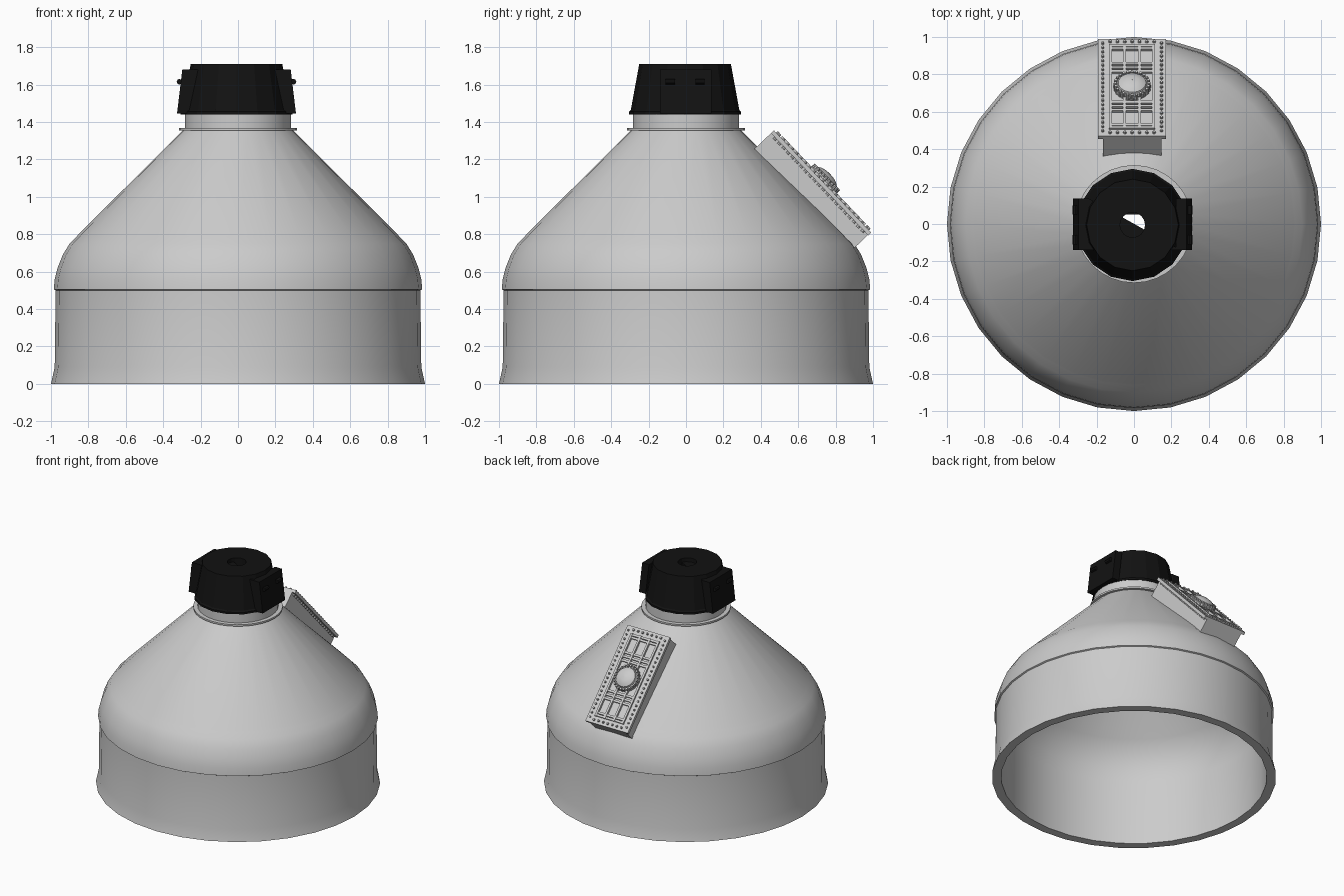
import bpy, bmesh, math
from mathutils import Matrix, Vector

if "Cube" in bpy.data.objects:
    bpy.data.objects.remove(bpy.data.objects["Cube"])


def finish(bm, name, mat=None, smooth=True, world=None):
    bmesh.ops.recalc_face_normals(bm, faces=bm.faces)
    me = bpy.data.meshes.new(name)
    bm.to_mesh(me)
    bm.free()
    ob = bpy.data.objects.new(name, me)
    bpy.context.collection.objects.link(ob)
    if world is not None:
        ob.matrix_world = world
    if mat:
        me.materials.append(mat)
    if smooth:
        bpy.ops.object.select_all(action='DESELECT')
        ob.select_set(True)
        bpy.context.view_layer.objects.active = ob
        bpy.ops.object.shade_smooth_by_angle(angle=math.radians(22))
    return ob


def lathe(name, loop, n, **kw):
    """Revolve a closed (radius, z) loop around z."""
    bm = bmesh.new()
    rings = []
    for i in range(n):
        a = 2 * math.pi * i / n
        rings.append([bm.verts.new((r * math.cos(a), r * math.sin(a), z)) for r, z in loop])
    m = len(loop)
    for i in range(n):
        p, q = rings[i], rings[(i + 1) % n]
        for j in range(m):
            k = (j + 1) % m
            bm.faces.new((p[j], q[j], q[k], p[k]))
    return finish(bm, name, **kw)


def add_box(bm, lo, hi):
    lo, hi = Vector(lo), Vector(hi)
    mat = Matrix.Translation((lo + hi) / 2) @ Matrix.Diagonal((*(hi - lo), 1))
    bmesh.ops.create_cube(bm, size=1, matrix=mat)


def add_cyl(bm, u, v, w0, w1, r1, r2=None, n=8):
    bmesh.ops.create_cone(bm, cap_ends=True, segments=n, radius1=r1,
                          radius2=r1 if r2 is None else r2, depth=w1 - w0,
                          matrix=Matrix.Translation((u, v, (w0 + w1) / 2)))


black = bpy.data.materials.new("black")
black.diffuse_color = (0.006, 0.006, 0.006, 1)
black.use_nodes = True
black.node_tree.nodes["Principled BSDF"].inputs["Base Color"].default_value = black.diffuse_color

# hollow bell body: flared foot, straight wall, rounded shoulder, cone
lathe("bell_body", [
    (1.0, 0), (0.98, 0.09), (0.975, 0.5), (0.985, 0.505), (0.98, 0.56),
    (0.965, 0.62), (0.937, 0.69), (0.90, 0.75), (0.862, 0.787), (0.855, 0.797),
    (0.29, 1.36), (0.25, 1.36), (0.82, 0.78), (0.88, 0.70), (0.92, 0.60),
    (0.935, 0.5), (0.935, 0)], 32)

# neck and thin flange below the cap
lathe("neck_flange", [(0.25, 1.355), (0.315, 1.355), (0.315, 1.368), (0.25, 1.368)], 32)
lathe("neck", [(0.25, 1.35), (0.284, 1.35), (0.284, 1.45), (0.25, 1.45)], 32)

# black cap with a central hole
cap_at = Matrix.Translation((-0.008, -0.005, 0))
lathe("cap", [(0.067, 1.44), (0.30, 1.44), (0.30, 1.455), (0.29, 1.465), (0.245, 1.71),
              (0.067, 1.71)], 16, mat=black, smooth=False, world=cap_at)

# slanted side grips with small lugs
bm = bmesh.new()
for s in (1, -1):
    start = len(bm.verts)
    add_box(bm, (0.26, -0.135, 1.445), (0.318, 0.14, 1.68))
    bm.verts.ensure_lookup_table()
    for v in bm.verts[start:]:
        v.co.x -= 0.12 * (v.co.z - 1.445)
        v.co.x *= s
    for y in (-0.08, 0.08):
        bmesh.ops.create_cone(bm, cap_ends=True, segments=8, radius1=0.015, radius2=0.015,
                              depth=0.05, matrix=Matrix.Translation((s * 0.305, y, 1.615))
                              @ Matrix.Rotation(math.pi / 2, 4, 'X'))
finish(bm, "cap_grips", mat=black, smooth=False, world=cap_at)

# hatch frame of reference: local y runs down the cone, local z points outward
hatch = Matrix.Translation((-0.01, 0.73, 1.082)) @ Matrix.Rotation(math.radians(-46.4), 4, 'X')

# hatch housing sunk into the cone
bm = bmesh.new()
add_box(bm, (-0.157, -0.377, -0.18), (0.157, 0.375, -0.005))
finish(bm, "hatch_housing", smooth=False, world=hatch)

# hatch frame plate with a recessed window
bm = bmesh.new()
for s in (1, -1):
    a, b = sorted((s * 0.12, s * 0.182))
    add_box(bm, (a, -0.377, -0.022), (b, 0.377, 0.0))
    a, b = sorted((s * 0.325, s * 0.377))
    add_box(bm, (-0.12, a, -0.022), (0.12, b, 0.0))
finish(bm, "hatch_frame", smooth=False, world=hatch)

# lattice bars in the window
bm = bmesh.new()
for u in (-0.115, -0.04, 0.04, 0.115):
    add_box(bm, (u - 0.008, -0.325, -0.01), (u + 0.008, 0.325, 0.012))
for s in (1, -1):
    for v in (0.12, 0.15, 0.18, 0.295, 0.315):
        for u in (-0.078, 0, 0.078):
            add_box(bm, (u - 0.034, s * v - 0.008, -0.01), (u + 0.034, s * v + 0.008, 0.009))
finish(bm, "hatch_lattice", smooth=False, world=hatch)

# rivets around the plate
bm = bmesh.new()
for i in range(21):
    v = -0.34 + 0.68 * i / 20
    for s in (1, -1):
        add_cyl(bm, s * 0.157, v, -0.035, 0.012, 0.010, 0.007)
for i in range(1, 8):
    u = -0.157 + 0.314 * i / 8
    for s in (1, -1):
        add_cyl(bm, u, s * 0.352, -0.005, 0.012, 0.010, 0.007)
finish(bm, "hatch_rivets", smooth=False, world=hatch)

# round porthole: stepped ring with a shallow dome
lathe("porthole", [(0.001, -0.01), (0.095, -0.01), (0.095, 0.022), (0.078, 0.026), (0.074, 0.036),
                   (0.055, 0.048), (0.03, 0.055), (0.001, 0.057)], 28, world=hatch)

# porthole studs
bm = bmesh.new()
for i in range(24):
    a = 2 * math.pi * i / 24
    add_cyl(bm, 0.09 * math.cos(a), 0.09 * math.sin(a), 0.0, 0.036, 0.011, 0.008)
finish(bm, "porthole_studs", smooth=False, world=hatch)
